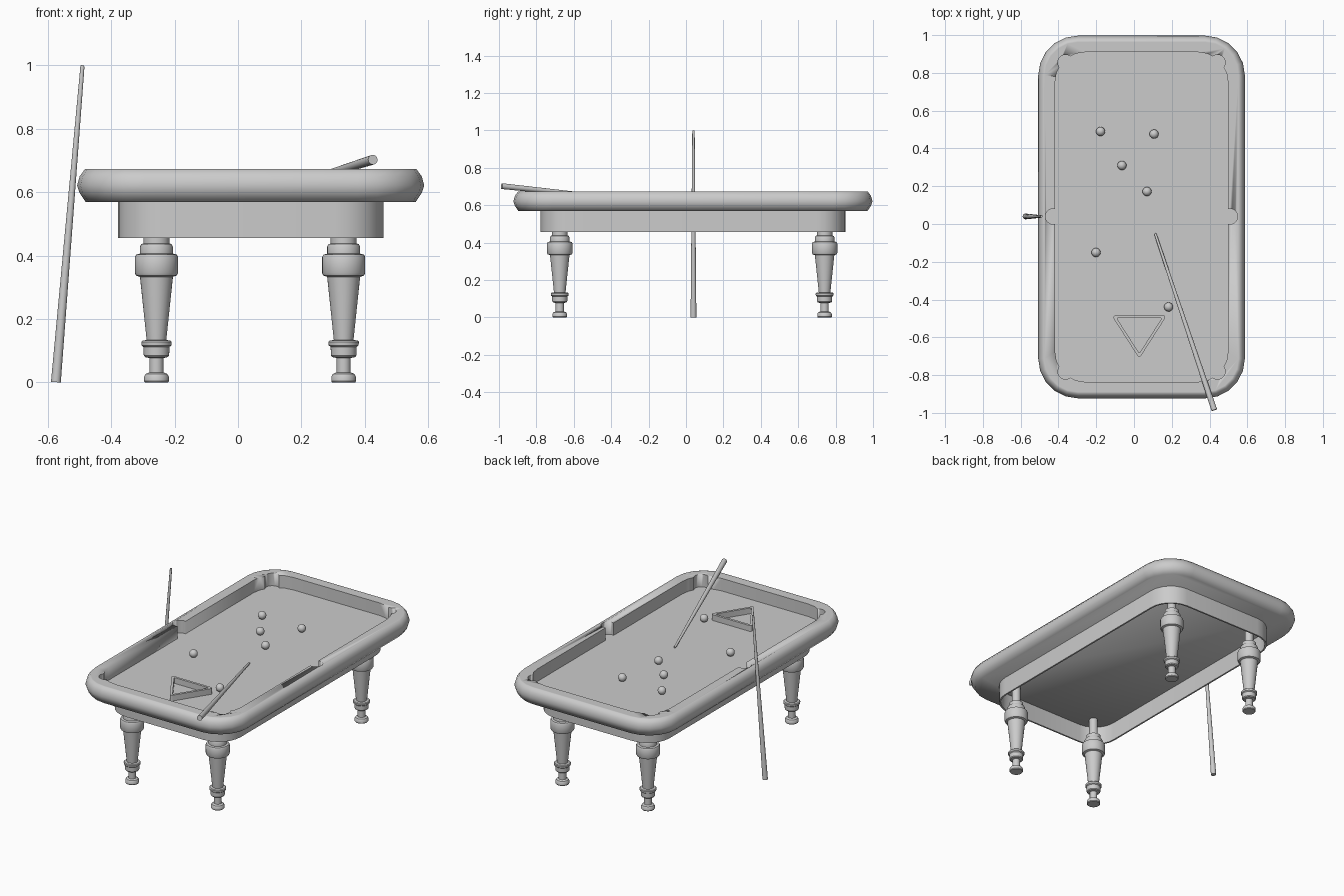
import bpy, bmesh
from math import sin, cos, pi, radians
from mathutils import Vector

if "Cube" in bpy.data.objects:
    bpy.data.objects.remove(bpy.data.objects["Cube"])

CX, CY = 0.04, 0.037      # table centre
BED = 0.595               # height of the playing surface


def rounded_rect(hx, hy, r, z, seg):
    pts = []
    for i, (sx, sy) in enumerate([(1, 1), (-1, 1), (-1, -1), (1, -1)]):
        for k in range(seg + 1):
            a = pi / 2 * (i + k / seg)
            pts.append((CX + sx * (hx - r) + r * cos(a), CY + sy * (hy - r) + r * sin(a), z))
    return pts


def circle(x, y, r, z, n=32):
    return [(x + r * cos(2 * pi * k / n), y + r * sin(2 * pi * k / n), z) for k in range(n)]


def add_loft(bm, rings, closed=False):
    """Skin a stack of equal-length rings, capped or closed into a loop."""
    vs = [[bm.verts.new(p) for p in ring] for ring in rings]
    n = len(vs[0])
    pairs = list(zip(vs, vs[1:])) + ([(vs[-1], vs[0])] if closed else [])
    for a, b in pairs:
        for k in range(n):
            bm.faces.new((a[k], a[(k + 1) % n], b[(k + 1) % n], b[k]))
    if not closed:
        bm.faces.new(vs[0][::-1])
        bm.faces.new(vs[-1])


def finish(bm, name, angle=35):
    bmesh.ops.recalc_face_normals(bm, faces=bm.faces)
    me = bpy.data.meshes.new(name)
    bm.to_mesh(me)
    bm.free()
    ob = bpy.data.objects.new(name, me)
    bpy.context.collection.objects.link(ob)
    bpy.ops.object.select_all(action='DESELECT')
    ob.select_set(True)
    bpy.context.view_layer.objects.active = ob
    bpy.ops.object.shade_smooth_by_angle(angle=radians(angle))
    return ob


def loft(name, rings, closed=False, angle=35):
    bm = bmesh.new()
    add_loft(bm, rings, closed)
    return finish(bm, name, angle)


# Table top: bulging rounded slab (inset, height)
profile = [(0.027, 0.569), (0.008, 0.597), (0, 0.621), (0.008, 0.65), (0.025, 0.673), (0.034, 0.673)]
table_top = loft("table_top", [rounded_rect(0.547 - i, 0.96 - i, 0.21 - i, z, 5) for i, z in profile], angle=75)

# Cutters: playing field and six pockets
cutters = [("field_cutter", rounded_rect(0.458, 0.873, 0.16, BED, 5))]
for sx in (-1, 1):
    cutters.append(("side_pocket_cutter", circle(CX + sx * 0.468, CY + 0.003, 0.041, BED, 24)))
    for sy in (-1, 1):
        cutters.append(("corner_pocket_cutter", circle(CX + sx * 0.402, CY + sy * 0.818, 0.041, BED, 24)))
for name, ring in cutters:
    cutter = loft(name, [ring, [(x, y, 0.8) for x, y, z in ring]])
    cutter.hide_render = True
    cutter.hide_viewport = True
    mod = table_top.modifiers.new(name, 'BOOLEAN')
    mod.object = cutter
    mod.operation = 'DIFFERENCE'
    mod.solver = 'EXACT'
bpy.context.view_layer.objects.active = table_top
for mod in list(table_top.modifiers):
    if mod.type == 'BOOLEAN':
        bpy.ops.object.modifier_apply(modifier=mod.name)
for ob in [o for o in bpy.data.objects if "cutter" in o.name]:
    bpy.data.objects.remove(ob)

# Apron: open frame under the top
loft("apron", [rounded_rect(0.418 - i, 0.815 - i, 0.15 - i, z, 6)
               for i, z in [(0, 0.456), (0, 0.575), (0.01, 0.575), (0.01, 0.456)]], closed=True)

# Turned legs (radius, height)
leg = [(0.036, 0), (0.039, 0.004), (0.039, 0.018), (0.034, 0.027), (0.022, 0.032), (0.022, 0.077),
       (0.036, 0.08), (0.040, 0.085), (0.041, 0.112), (0.047, 0.117), (0.048, 0.128), (0.044, 0.132),
       (0.031, 0.134), (0.052, 0.333), (0.064, 0.337), (0.068, 0.345), (0.068, 0.395), (0.064, 0.403),
       (0.052, 0.406), (0.052, 0.428), (0.048, 0.436), (0.041, 0.438), (0.041, 0.46), (0.025, 0.465),
       (0.025, 0.57)]
for sx, side in ((-1, "left"), (1, "right")):
    for sy, end in ((-1, "front"), (1, "back")):
        loft(f"{end}_{side}_leg",
             [circle(CX - 0.002 + sx * 0.295, CY - 0.004 + sy * 0.708, r, z) for r, z in leg])


# Cue sticks: tapered rods from butt to tip
def cue(name, butt, tip):
    butt, tip = Vector(butt), Vector(tip)
    axis = tip - butt
    ob = loft(name, [circle(0, 0, r, axis.length * t, 24)
                     for r, t in [(0.0155, 0), (0.0065, 0.993), (0.005, 1)]])
    ob.location = butt
    ob.rotation_mode = 'QUATERNION'
    ob.rotation_quaternion = axis.to_track_quat('Z', 'Y')


cue("leaning_cue", (-0.574, 0.04, 0.001), (-0.49, 0.04, 1.0))
cue("resting_cue", (0.425, -0.985, 0.702), (0.112, -0.05, 0.604))

# Balls
for i, (x, y) in enumerate([(-0.177, 0.49), (0.106, 0.476), (-0.064, 0.31),
                            (0.069, 0.172), (-0.201, -0.151), (0.183, -0.439)]):
    bm = bmesh.new()
    bmesh.ops.create_uvsphere(bm, u_segments=24, v_segments=14, radius=0.024)
    finish(bm, f"ball_{i + 1}").location = (x, y, BED + 0.024)


# Triangular rack with rounded corners
def triangle(scale, r, z):
    pts = []
    for vx, vy, a0, a1 in [(-0.125, 0.068, 90, 212.7), (0, -0.127, 212.7, 327.3), (0.125, 0.068, 327.3, 450)]:
        for k in range(6):
            a = radians(a0 + (a1 - a0) * k / 5)
            pts.append((0.028 + vx * scale + r * cos(a), -0.563 + vy * scale + r * sin(a), z))
    return pts


loft("ball_rack", [triangle(1, 0.012, BED), triangle(1, 0.012, BED + 0.036),
                   triangle(0.9, 0.004, BED + 0.036), triangle(0.9, 0.004, BED)], closed=True)
